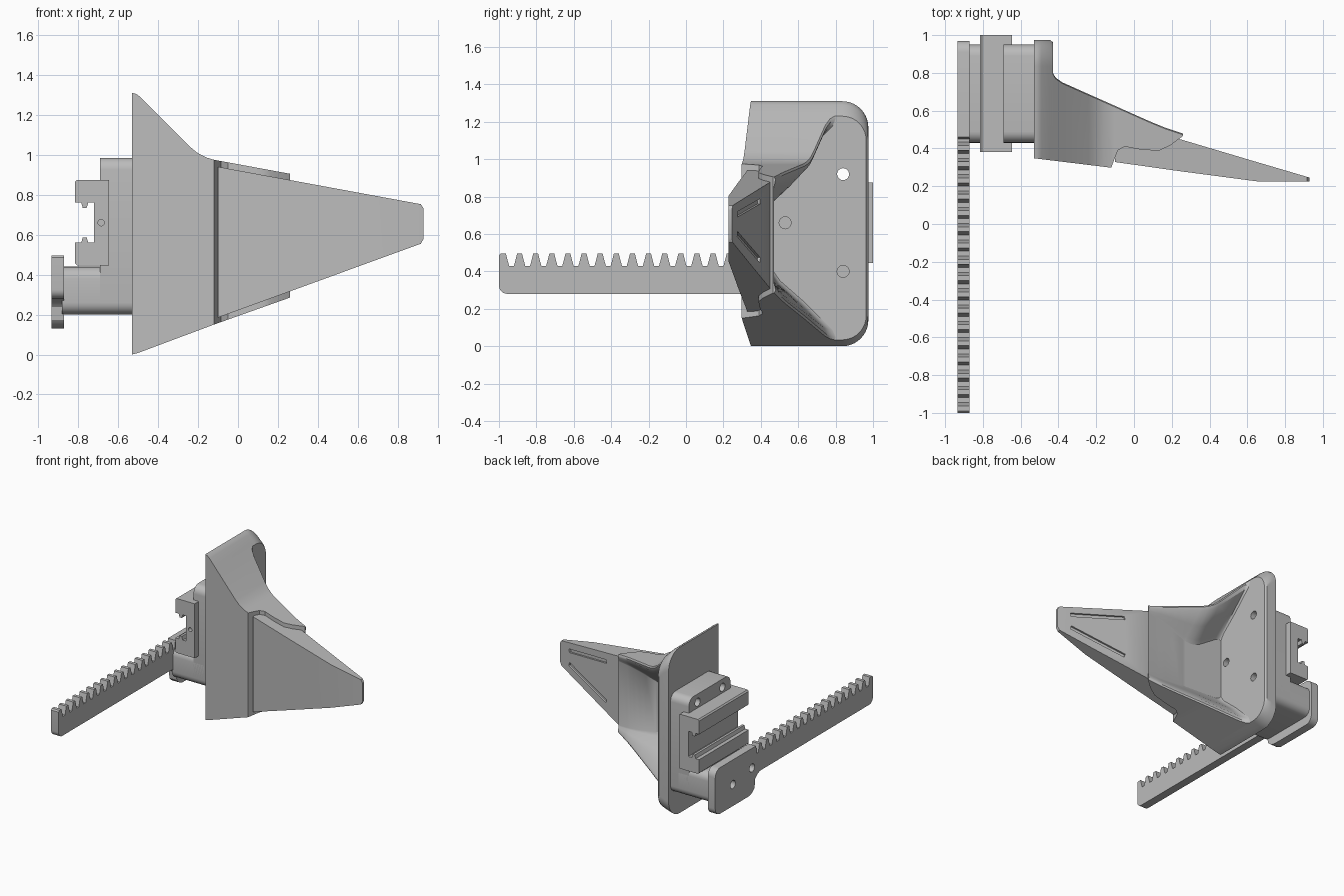
import bpy, bmesh, math
from mathutils import Vector, Matrix

if "Cube" in bpy.data.objects:
    bpy.data.objects.remove(bpy.data.objects["Cube"], do_unlink=True)

GREY = (0.5, 0.5, 0.5, 1)
grey = bpy.data.materials.new("plain grey")
grey.use_nodes = True
grey.diffuse_color = GREY
grey.node_tree.nodes["Principled BSDF"].inputs["Base Color"].default_value = GREY


def finish(name, bm):
    bmesh.ops.recalc_face_normals(bm, faces=bm.faces)
    mesh = bpy.data.meshes.new(name)
    bm.to_mesh(mesh)
    bm.free()
    mesh.materials.append(grey)
    obj = bpy.data.objects.new(name, mesh)
    bpy.context.collection.objects.link(obj)
    return obj


def loft(name, rings):
    """Skin a row of closed rings and cap both ends."""
    bm = bmesh.new()
    rows = [[bm.verts.new(p) for p in ring] for ring in rings]
    count = len(rows[0])
    for a, b in zip(rows, rows[1:]):
        for i in range(count):
            j = (i + 1) % count
            bm.faces.new((a[i], a[j], b[j], b[i]))
    bm.faces.new(rows[0])
    bm.faces.new(rows[-1])
    return finish(name, bm)


def along_x(name, profile, lo, hi):
    return loft(name, [[(x, y, z) for y, z in profile] for x in (lo, hi)])


def arc(cy, cz, r, start, end, steps=6):
    angles = [math.radians(start + (end - start) * i / steps) for i in range(steps + 1)]
    return [(cy + r * math.cos(a), cz + r * math.sin(a)) for a in angles]


def rounded(y0, y1, z0, z1, r):
    return (arc(y1 - r, z1 - r, r, 90, 0) + arc(y1 - r, z0 + r, r, 0, -90)
            + arc(y0 + r, z0 + r, r, -90, -180) + arc(y0 + r, z1 - r, r, 180, 90))


def lerp(keys, x):
    """Read a value off a short list of (x, value) keys."""
    for (xa, a), (xb, b) in zip(keys, keys[1:]):
        if x <= xb:
            return a + (b - a) * (x - xa) / (xb - xa)
    return keys[-1][1]


def cut(obj, cutter):
    mod = obj.modifiers.new("cut", "BOOLEAN")
    mod.operation = "DIFFERENCE"
    mod.solver = "EXACT"
    mod.object = cutter
    cutter.hide_render = True
    cutter.hide_viewport = True
    cutter.display_type = "WIRE"


def drill(objs, y, z, r, lo, hi):
    cutter = along_x("hole_cutter", arc(y, z, r, 0, 345, 23), lo, hi)
    for obj in objs:
        cut(obj, cutter)


def smooth(obj, angle=30):
    bpy.ops.object.select_all(action="DESELECT")
    obj.select_set(True)
    bpy.context.view_layer.objects.active = obj
    bpy.ops.object.shade_smooth_by_angle(angle=math.radians(angle))


# Outline of the snout shared by the flange and the scoop
TOP = [(-.53, 1.31), (-.51, 1.305), (-.49, 1.29), (-.24, 1.04), (-.2, 1.007),
       (-.16, .987), (-.12, .975), (.26, .905)]
BOTTOM = [(-.53, 0), (-.5, .008), (-.12, .15), (.26, .285)]
FRONT = [(-.53, .348), (-.12, .298), (-.105, .34), (-.085, .39), (-.05, .41),
         (.03, .395), (.13, .387), (.19, .415), (.26, .466)]
RIDGE = [(-.44, .83), (-.43, .8), (-.415, .775), (-.38, .75), (.08, .545),
         (.16, .512), (.26, .478)]
FLOOR = [(-.44, .47), (-.1, .45), (.13, .465), (.26, .47)]

# Mounting flange with rounded rear corners
def flange_ring(x):
    zt, zb, back, r = lerp(TOP, x), lerp(BOTTOM, x), .975, .14
    if x > -.44:
        back, r = back - .012, r - .012
    pts = [(lerp(FRONT, x), zb), (lerp(FRONT, x), zt)]
    pts += arc(back - r, zt - r, r, 90, 0, 10) + arc(back - r, zb + r, r, 0, -90, 10)
    return [(x, y, z) for y, z in pts]


flange = loft("mounting_flange", [flange_ring(x) for x in (-.53, -.51, -.49, -.445, -.43)])

# Scoop body, open at the back between two tapering ridges
def scoop_ring(x):
    zt, zb = lerp(TOP, x), lerp(BOTTOM, x)
    f, r, fl = lerp(FRONT, x), lerp(RIDGE, x), lerp(FLOOR, x)
    depth = r - fl

    def side(z, s):
        crest = .02 + .1 * depth
        return [(f, z), (r - .006, z), (r, z + s * .012), (r - .05 * depth, z + s * crest),
                (fl + .5 * depth, z + s * (.035 + .5 * depth)),
                (fl + .1 * depth, z + s * (.045 + .82 * depth)),
                (fl, z + s * (.05 + .95 * depth))]
    return [(x, y, z) for y, z in side(zb, 1) + side(zt, -1)[::-1]]


stations = sorted({x for keys in (TOP, FRONT, RIDGE, FLOOR) for x, _ in keys if x >= -.44})
scoop = loft("scoop_body", [scoop_ring(x) for x in stations])

# Wedge tip set into the scoop
def tip_ring(x, front, back, trim=0):
    t = (x + .1) / 1.03
    lo, hi = .185 + t * .375 + trim, .94 - t * .19 - trim
    return [(x, front, lo), (x, front, hi), (x, back, hi), (x, back, lo)]


tip = loft("wedge_tip", [tip_ring(-.1, .328, .415), tip_ring(.24, .28, .45),
                         tip_ring(.65, .226, .328), tip_ring(.915, .226, .25),
                         tip_ring(.93, .226, .245, .02)])

# Two converging slots in the back of the tip
for z_near, z_far in ((.775, .705), (.46, .6)):
    near, far = Vector((.42, .396, z_near)), Vector((.83, .275, z_far))
    run = (far - near).normalized()
    normal = Vector((.285, .958, 0)).normalized()
    normal = (normal - run * normal.dot(run)).normalized()
    frame = Matrix((run, normal.cross(run), normal)).transposed().to_4x4()
    size = Matrix.Diagonal(((far - near).length, .028, .03, 1))
    bm = bmesh.new()
    bmesh.ops.create_cube(bm, size=1, matrix=Matrix.Translation((near + far) / 2) @ frame @ size)
    cut(tip, finish("slot_cutter", bm))

# Spacer block and lower arm behind the flange
spacer = along_x("spacer_block", rounded(.43, .95, .2, .985, .06), -.69, -.52)
arm = along_x("lower_arm", rounded(.43, .95, .2, .44, .06), -.88, -.6)

# Linear carriage: grooved channel with small retaining nubs
half = [(-.645, .215), (-.805, .215), (-.815, .205), (-.815, .1), (-.785, .1),
        (-.777, .073), (-.758, .073), (-.75, .1), (-.72, .1)]
channel = half + [(x, -z) for x, z in reversed(half)]
carriage = loft("linear_carriage", [[(x, y, z + .66) for x, z in channel] for y in (.38, 1)])
bm = bmesh.new()
bmesh.ops.create_cone(bm, segments=16, radius1=.016, radius2=.016, depth=.1, cap_ends=True,
                      matrix=Matrix.Translation((-.685, .38, .66)) @ Matrix.Rotation(math.pi / 2, 4, "X"))
cut(carriage, finish("pin_hole_cutter", bm))

# Toothed rack ending in a rounded mounting lobe
profile = arc(-.955, .325, .045, 270, 180)
pitch = .0862
for i in range(17):
    c = -.976 + i * pitch
    if i:
        profile.append((c - .03, .43))
        profile.append((c - .013, .495))
    else:
        profile.append((-1, .485))
        profile.append((-.99, .495))
    profile.append((c + .013, .495))
    profile.append((c + .03, .43))
profile += [(.45, .43), (.46, .495)]
profile += arc(.91, .435, .06, 90, 0) + arc(.91, .19, .06, 0, -90)
profile += arc(.56, .23, .1, 270, 215) + arc(.39, .18, .1, 35, 90)
rack = along_x("toothed_rack", profile, -.935, -.87)

# Bolt holes
drill([flange, spacer], .84, .92, .032, -.8, -.35)
drill([spacer], .53, .92, .032, -.8, -.6)
drill([flange], .84, .4, .032, -.5, -.35)
drill([flange], .53, .66, .032, -.5, -.35)
for y, z in ((.75, .3), (.51, .34)):
    drill([rack, arm], y, z, .032, -1, -.82)

for part in (flange, scoop, spacer, arm, rack, tip):
    smooth(part, 32)
